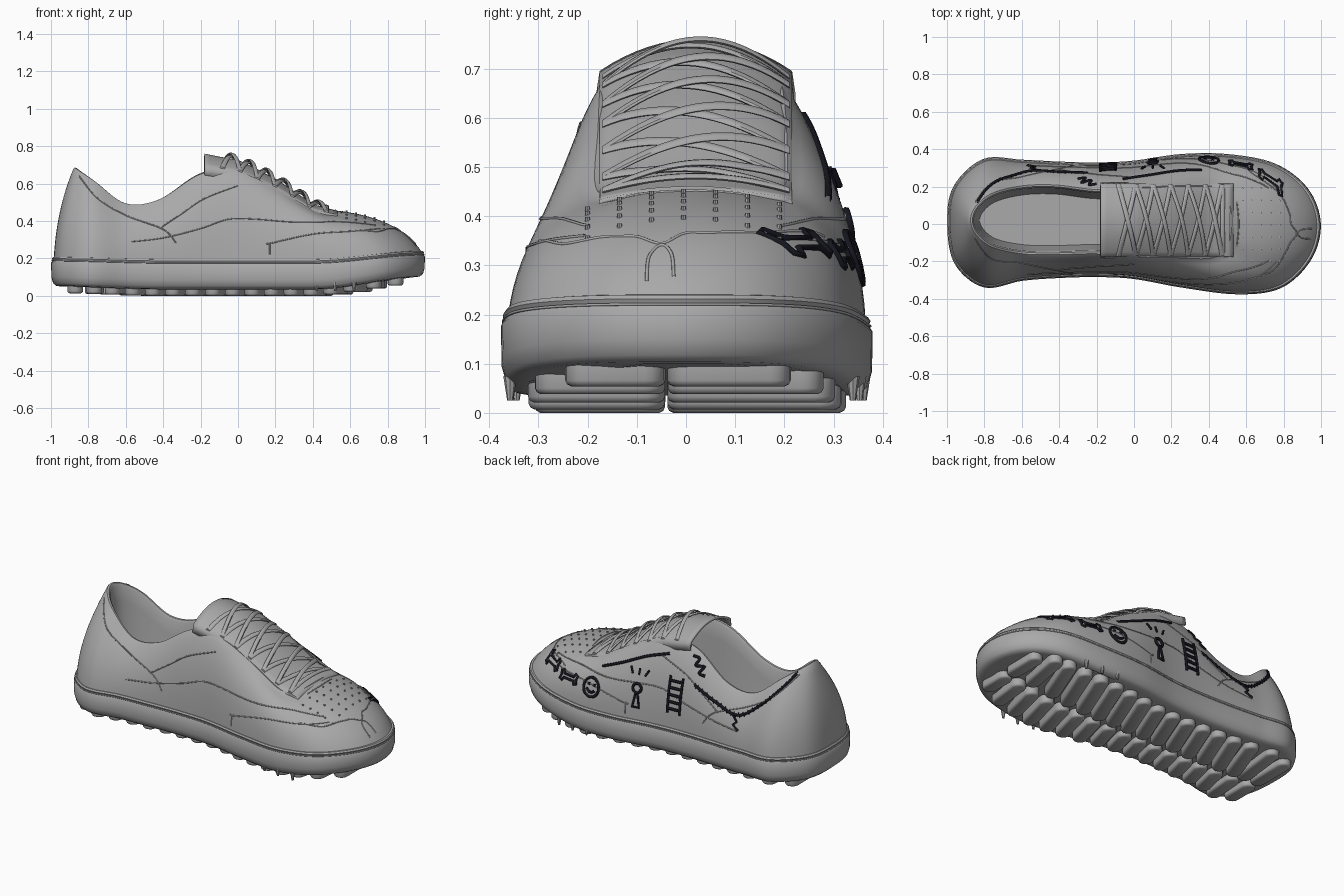
import bpy, bmesh, math
from mathutils import Vector, Matrix
from mathutils.bvhtree import BVHTree

cube = bpy.data.objects.get("Cube")
if cube:
    bpy.data.objects.remove(cube, do_unlink=True)


def material(name, rgb):
    m = bpy.data.materials.new(name)
    m.use_nodes = True
    m.diffuse_color = (*rgb, 1)
    m.node_tree.nodes["Principled BSDF"].inputs["Base Color"].default_value = (*rgb, 1)
    return m


GREY = material("soft grey", (0.4, 0.4, 0.4))
INK = material("black ink", (0.008, 0.008, 0.014))


def finish(name, bm, angle=40):
    bmesh.ops.recalc_face_normals(bm, faces=bm.faces)
    me = bpy.data.meshes.new(name)
    bm.to_mesh(me)
    bm.free()
    me.materials.append(GREY)
    me.shade_smooth()
    me.set_sharp_from_angle(angle=math.radians(angle))
    ob = bpy.data.objects.new(name, me)
    bpy.context.collection.objects.link(ob)
    return ob


def loft(bm, rows, closed=True, cap=True):
    rings = [[bm.verts.new(p) for p in row] for row in rows]
    n = len(rings[0])
    for a, b in zip(rings, rings[1:]):
        for i in range(n if closed else n - 1):
            j = (i + 1) % n
            bm.faces.new((a[i], a[j], b[j], b[i]))
    if cap:
        bm.faces.new(rings[0])
        bm.faces.new(rings[-1])


def smooth_path(pts, n, closed=False):
    """Catmull-Rom curve through points of any dimension."""
    pts = [Vector(p) for p in pts]
    c, out = len(pts), []
    pick = lambda i: pts[i % c] if closed else pts[max(0, min(c - 1, i))]
    for i in range(c if closed else c - 1):
        p0, p1, p2, p3 = (pick(i + k) for k in (-1, 0, 1, 2))
        for s in range(n):
            t = s / n
            out.append((p1 * 2 + (p2 - p0) * t + (p0 * 2 - p1 * 5 + p2 * 4 - p3) * t * t
                        + (p1 * 3 - p0 - p2 * 3 + p3) * t ** 3) / 2)
    return out if closed else out + [pts[-1]]


def ramp(x, a, b):
    t = max(0, min(1, (x - a) / (b - a)))
    return t * t * (3 - 2 * t)


def interp(x, table):
    for (a, va), (b, vb) in zip(table, table[1:]):
        if x <= b:
            return va + (vb - va) * max(0, (x - a) / (b - a))
    return table[-1][1]


def sole_top(x):
    return 0.195 + 0.045 * ramp(x, 0.4, 1) + 0.012 * ramp(-x, 0.4, 1)


def sole_bottom(x):
    return 0.035 + 0.065 * ramp(x, 0.4, 1) + 0.015 * ramp(-x, 0.4, 1)


# Stations around the shoe: base x, y, then rim x, y, z
STATIONS = [
    (-.985, .02, -.88, .02, .68), (-.95, .2, -.85, .1, .66), (-.8, .335, -.76, .17, .6),
    (-.6, .33, -.6, .21, .488), (-.4, .32, -.42, .215, .51), (-.2, .315, -.2, .19, .65),
    (0, .325, 0, .2, .665), (.25, .36, .2, .21, .58), (.5, .36, .4, .21, .465),
    (.75, .31, .49, .18, .44), (.92, .18, .52, .1, .45), (.985, 0, .53, .02, .455),
    (.935, -.185, .52, -.08, .45), (.78, -.33, .49, -.15, .435), (.55, -.362, .4, -.19, .455),
    (.25, -.325, .2, -.185, .57), (0, -.28, 0, -.18, .655), (-.2, -.27, -.2, -.165, .645),
    (-.4, -.275, -.42, -.17, .51), (-.6, -.29, -.6, -.165, .488), (-.8, -.325, -.76, -.13, .6),
    (-.95, -.2, -.85, -.06, .66)]
base = smooth_path([s[:2] for s in STATIONS], 8, True)
rim = smooth_path([s[2:] for s in STATIONS], 8, True)


def inward(ring):
    out = []
    for i in range(len(ring)):
        t = ring[(i + 1) % len(ring)] - ring[i - 1]
        out.append(Vector((t[1], -t[0])).normalized())
    return out


base_in, rim_in = inward(base), inward(rim)


def rim_row(inset, dz=None, z=None):
    return [(p.x + d.x * inset, p.y + d.y * inset, p.z + dz if z is None else z)
            for p, d in zip(rim, rim_in)]


def base_row(inset, height):
    return [(p.x + d.x * inset, p.y + d.y * inset, height(p.x)) for p, d in zip(base, base_in)]


# Upper: curved wall from sole to rim, rolled edge, lining and insole
rows = []
for k in range(13):
    t, row = k / 12, []
    for b, r in zip(base, rim):
        toe, fore = ramp(b.x, 0.4, 0.9), ramp(b.x, -0.8, -0.2)
        p0 = Vector((b.x, b.y, sole_top(b.x) - 0.01))
        c = p0.lerp(r, 0.12 - 0.05 * fore + 0.18 * toe)
        c.z = p0.z + (r.z - p0.z) * (0.54 + 0.15 * fore + 0.14 * toe)
        row.append(p0 * (1 - t) ** 2 + c * 2 * t * (1 - t) + r * t * t)
    rows.append(row)
rows += [rim_row(0.006, 0.006), rim_row(0.016, 0.004), rim_row(0.024, -0.01),
         rim_row(0.03, -0.1), rim_row(0.055, z=0.24)]
bm = bmesh.new()
loft(bm, rows)
surface = BVHTree.FromBMesh(bm)
finish("upper", bm)

# Midsole with a rounded lower edge and a top lip
bm = bmesh.new()
loft(bm, [base_row(0.035, sole_bottom), base_row(0.012, lambda x: sole_bottom(x) + 0.004),
          base_row(-0.004, lambda x: sole_bottom(x) + 0.018),
          base_row(-0.013, lambda x: sole_bottom(x) + 0.05),
          base_row(-0.014, lambda x: sole_top(x) - 0.03),
          base_row(-0.006, lambda x: sole_top(x) - 0.018),
          base_row(-0.01, lambda x: sole_top(x) - 0.008),
          base_row(-0.004, sole_top), base_row(0.03, lambda x: sole_top(x) + 0.002)])
finish("midsole", bm)


def line(name, pts, mat, radius, closed=False):
    cu = bpy.data.curves.new(name, 'CURVE')
    cu.dimensions = '3D'
    cu.bevel_depth, cu.bevel_resolution = radius, 1
    sp = cu.splines.new('POLY')
    sp.points.add(len(pts) - 1)
    for q, p in zip(sp.points, pts):
        q.co = (*p, 1)
    sp.use_cyclic_u = closed
    cu.materials.append(mat)
    ob = bpy.data.objects.new(name, cu)
    bpy.context.collection.objects.link(ob)


line("sole_stitch", base_row(-0.009, lambda x: sole_top(x) - 0.019), GREY, 0.003, True)


# Tread: two columns of slanted bars with round ends
def edge_y(x, side):
    return min((p for p in base if p.y * side > 0), key=lambda p: abs(p.x - x)).y


def bar(bm, a, b, r, z):
    d = (b - a).normalized()
    n = Vector((-d.y, d.x))
    turns = [math.pi * k / 8 for k in range(9)]

    def ring(r, z):
        pts = [b + (n * math.cos(t) + d * math.sin(t)) * r for t in turns]
        pts += [a - (n * math.cos(t) + d * math.sin(t)) * r for t in turns]
        return [(*p, z) for p in pts]
    loft(bm, [ring(r, z + 0.05), ring(r, z + 0.012), ring(r - 0.004, z + 0.004), ring(r - 0.012, z)])


bm = bmesh.new()
for i in range(17):
    x = -0.87 + i * 0.107
    for side, slant in ((1, 0.4), (-1, 0.25)):
        r = 0.042
        y0, y1 = -0.04 + side * (r + 0.002), edge_y(x, side) - side * (r + 0.04)
        slant *= 1 - ramp(abs(x), 0.6, 0.85)
        mid = (y0 + y1) / 2
        bar(bm, Vector((x + (y0 - mid) * slant, y0)), Vector((x + (y1 - mid) * slant, y1)), r, sole_bottom(x) - 0.035)
# Small nubs along the edge of the forefoot
for x in (0.42, 0.52, 0.62):
    for side in (1, -1):
        bmesh.ops.create_cone(bm, cap_ends=True, segments=8, radius1=0.006, radius2=0.014, depth=0.05,
                              matrix=Matrix.Translation((x, edge_y(x, side) - side * 0.004, 0.05)))
finish("tread", bm)

# Tongue: crowned panel filling the throat, its sides tucked into the rim
EDGE = [(-.2, .695), (-.1, .675), (0, .66), (.2, .575), (.4, .458), (.55, .425)]


def tongue(x, u):
    crown = 0.062 - 0.045 * ramp(x, -0.1, 0.6)
    return Vector((x, 0.02 + 0.19 * u, interp(x, EDGE) + crown * (1 - u * u)))


bm = bmesh.new()
rows = []
for i in range(25):
    x = -0.18 + 0.71 * i / 24
    row = [tongue(x, -1 + j / 8) for j in range(17)]
    tuck = Vector((0, 0.006, 0.045))
    rows.append([row[0] - tuck] + row + [row[-1] + Vector((0, tuck.y, -tuck.z))])
loft(bm, rows, False, False)
ob = finish("tongue", bm, 70)
solid = ob.modifiers.new("thickness", 'SOLIDIFY')
solid.thickness, solid.offset = 0.014, 0

# Laces: flat bands crossing between eyelets
bm = bmesh.new()


def lace(xa, xb, side, lift):
    rings = []
    for k in range(21):
        t = k / 20
        x, u = xa + (xb - xa) * t, side * (2 * t - 1)
        along = (tongue(x + 0.03, u) - tongue(x - 0.03, u)).normalized()
        up = Vector((-along.z, 0, along.x))
        p = tongue(x, u) + up * (0.01 + lift * math.sin(math.pi * t))
        rings.append([p + along * 0.013 * math.cos(a) + up * 0.006 * math.sin(a)
                      for a in (math.tau * s / 8 for s in range(8))])
    loft(bm, rings)


EYELETS = [-0.085 + 0.0925 * i for i in range(7)]
for a, b in zip(EYELETS, EYELETS[1:]):
    lace(a, b, 1, 0.01)
    lace(a, b, -1, 0.023)
lace(EYELETS[-1], EYELETS[-1], 1, 0.008)
finish("laces", bm)


def drape(pts, side):
    """Project (x, z) points on one flank, or (x, y) points from above when side is 0."""
    out = []
    for x, v in pts:
        start, aim = ((x, side, v), (0, -side, 0)) if side else ((x, v, 1), (0, 0, -1))
        hit = surface.ray_cast(Vector(start), Vector(aim))[0]
        if hit:
            out.append(hit)
    return out


def seam(name, pts, side):
    line(name, drape(smooth_path(pts, 8), side), GREY, 0.0035)


# Seams on both flanks
for side, tag in ((1, "left"), (-1, "right")):
    seam(tag + "_heel_seam", [(-.85, .64), (-.75, .52), (-.6, .43), (-.4, .355), (-.33, .28)], side)
    seam(tag + "_side_seam", [(-.57, .29), (-.4, .31), (-.2, .36), (-.05, .41), (.1, .41), (.3, .395), (.55, .395), (.72, .38)], side)
    seam(tag + "_toe_seam", [(.17, .22), (.17, .28), (.17, .28), (.4, .33), (.6, .345), (.76, .36)], side)
    seam(tag + "_collar_seam", [(-.42, .36), (-.3, .44), (-.18, .52), (0, .59)], side)

# Toe seams and punched holes
seam("toe_cap_seam", [(.6, -.3), (.74, -.25), (.81, -.15), (.835, -.1), (.87, -.05),
                      (.84, 0), (.83, .06), (.77, .17), (.62, .28)], 0)
seam("toe_arch_seam", [(.95, -.08), (.9, -.075), (.875, -.05), (.9, -.03), (.95, -.025)], 0)
seam("vamp_seam", [(.55, -.12), (.56, 0), (.55, .12)], 0)
bm = bmesh.new()
for i in range(5):
    for j in range(7):
        for p in drape([(0.58 + 0.05 * i, -0.2 + 0.065 * j)], 0):
            bmesh.ops.create_cone(bm, cap_ends=True, segments=8, radius1=0.005, radius2=0.005,
                                  depth=0.014, matrix=Matrix.Translation(p))
finish("toe_holes", bm)


def ink(name, pts, closed=False, radius=0.008, lift=0.002):
    line(name, [p + Vector((0, lift, 0)) for p in drape(pts, 1)], INK, radius, closed)


def circle(cx, cz, r):
    return [(cx + r * math.cos(a), cz + r * math.sin(a)) for a in (math.tau * k / 20 for k in range(20))]


# Drawings on the left flank: bones, round face, figure, ladder, rope
for k, (cx, cz) in enumerate([(.73, .345), (.57, .322)]):
    half = [(-.035, .01), (-.045, .026), (-.062, .02), (-.056, 0), (-.062, -.02), (-.045, -.026), (-.035, -.01)]
    ink("bone_%d" % k, [(cx + x, cz + z) for x, z in half] + [(cx - x, cz - z) for x, z in half], True)
ink("face_outline", circle(.4, .315, .052), True)
ink("face_mouth", [(.37, .305), (.39, .29), (.41, .29), (.43, .305)])
for x in (.38, .42):
    ink("face_eye", [(x, .325), (x, .34)])
ink("figure_head", circle(.1, .385, .026), True, lift=0.012)
ink("figure_body", [(.095, .36), (.08, .275), (.12, .275), (.105, .36)], True, lift=0.012)
for x in (-.05, 0, .05):
    ink("figure_ray", [(.1 + x * .8, .46), (.1 + x * 1.2, .495)], radius=0.006, lift=0.012)
for x in (-.18, -.1):
    ink("ladder_rail", [(x, .29 + .042 * k) for k in range(6)], lift=0.014)
for k in range(5):
    ink("ladder_rung", [(-.185, .315 + .04 * k), (-.14, .315 + .04 * k), (-.095, .315 + .04 * k)], lift=0.014)
rope = smooth_path([(-.25, .475), (-.4, .41), (-.55, .375), (-.68, .46), (-.78, .565), (-.835, .645)], 10)
ink("rope", rope)
ink("rope_barbs", [(p.x, p.y + (-1) ** k * 0.011) for k, p in enumerate(rope)], radius=0.004)
ink("rope_tail", [(-.52, .37), (-.55, .34), (-.53, .32), (-.57, .295)])
ink("squiggle", smooth_path([(-.3, .53), (-.26, .54), (-.28, .575), (-.23, .575), (-.24, .61), (-.2, .62)], 4))
ink("upper_stroke", smooth_path([(-.06, .605), (.08, .56), (.22, .495), (.36, .435)], 6))
